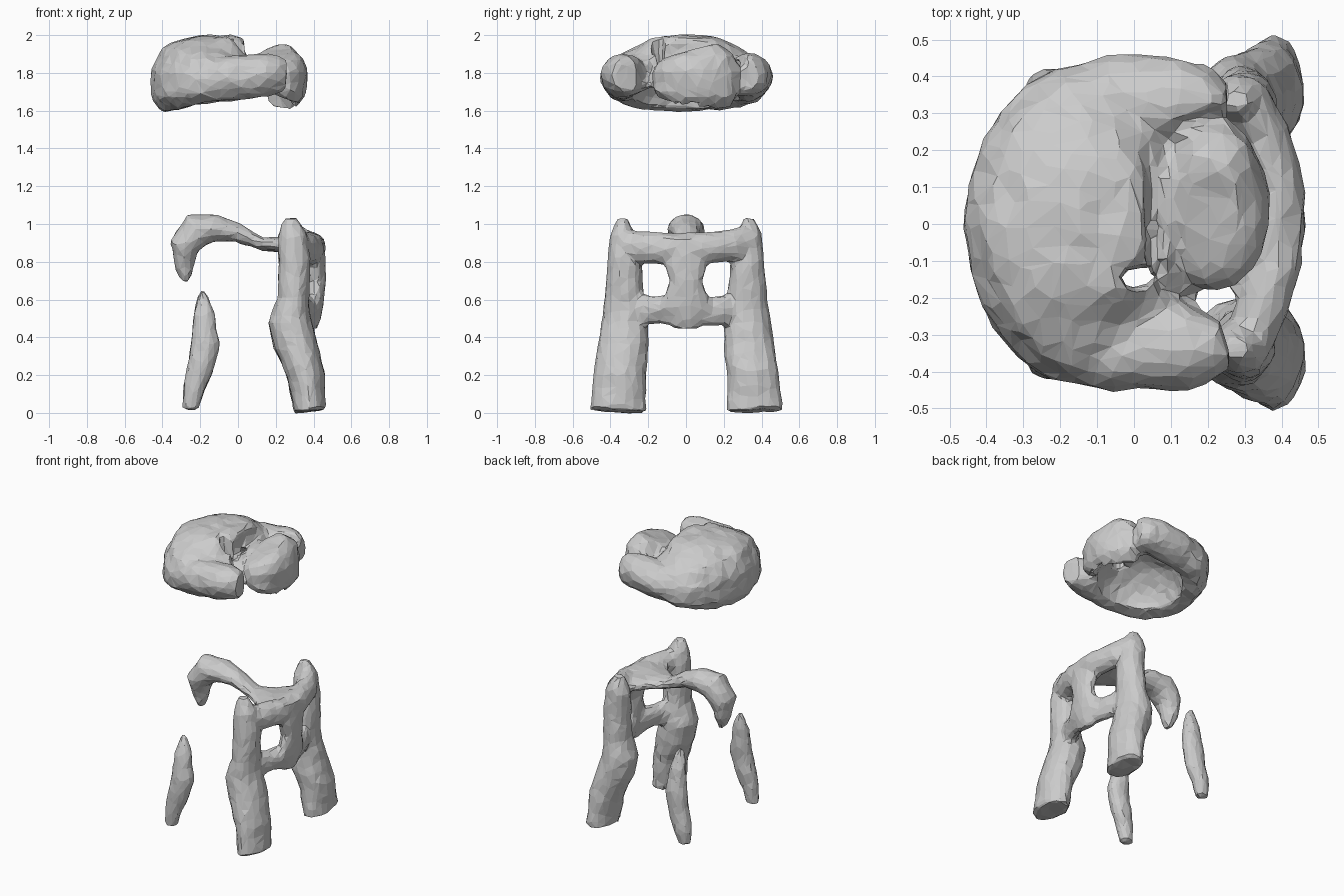
import bpy, bmesh, math
from mathutils import Vector

rough = bpy.data.textures.new("rough", 'CLOUDS')
rough.noise_scale = 0.13


def tube(bm, rings, side, n=14):
    """Loft elliptical rings (x, y, z, radius along side, other radius) along a path."""
    pts = [Vector(r[:3]) for r in rings]
    loops = []
    for i, r in enumerate(rings):
        t = (pts[min(i + 1, len(pts) - 1)] - pts[max(i - 1, 0)]).normalized()
        u = Vector(side)
        u = (u - t * u.dot(t)).normalized()
        v = t.cross(u)
        loops.append([bm.verts.new(pts[i] + u * r[3] * math.cos(a) + v * r[4] * math.sin(a))
                      for a in (2 * math.pi * k / n for k in range(n))])
    for a, b in zip(loops, loops[1:]):
        for k in range(n):
            bm.faces.new((a[k], a[(k + 1) % n], b[(k + 1) % n], b[k]))
    bm.faces.new(loops[0][::-1])
    bm.faces.new(loops[-1])


def blob(bm, c, r):
    res = bmesh.ops.create_icosphere(bm, subdivisions=3, radius=1)
    for v in res['verts']:
        v.co = Vector([c[i] + v.co[i] * r[i] for i in range(3)])


def finish(bm, name):
    bmesh.ops.recalc_face_normals(bm, faces=bm.faces)
    me = bpy.data.meshes.new(name)
    bm.to_mesh(me)
    bm.free()
    ob = bpy.data.objects.new(name, me)
    bpy.context.collection.objects.link(ob)
    return ob


def fuse(ob, voxel):
    m = ob.modifiers.new("fuse", 'REMESH')
    m.mode = 'VOXEL'
    m.voxel_size = voxel


def weather(ob, strength, ratio):
    d = ob.modifiers.new("rough", 'DISPLACE')
    d.texture = rough
    d.texture_coords = 'GLOBAL'
    d.strength = strength
    ob.modifiers.new("facets", 'DECIMATE').ratio = ratio


X, Y, Z = (1, 0, 0), (0, 1, 0), (0, 0, 1)

# Right-hand frame: two legs, bowed top beam, hanging panel, cross bar
bm = bmesh.new()
for s in (-1, 1):
    tube(bm, [(0.38, s * .36, 0.01, .15, .085), (0.36, s * .35, 0.2, .14, .10),
              (0.30, s * .33, 0.38, .135, .115), (0.275, s * .325, 0.48, .125, .115),
              (0.295, s * .325, 0.6, .105, .085), (0.30, s * .325, 0.8, .09, .085),
              (0.29, s * .335, 0.93, .07, .08), (0.275, s * .335, 1.03, .028, .035)], Y)
    tube(bm, [(0.29, s * .3, 0.54, .06, .11), (0.35, s * .18, 0.545, .05, .075),
              (0.40, 0, 0.535, .045, .08)], X)
tube(bm, [(0.29, -.38, 0.9, .055, .07), (0.34, -.25, 0.88, .07, .085),
          (0.385, -.1, 0.87, .07, .085), (0.39, .1, 0.87, .07, .085),
          (0.355, .25, 0.89, .07, .085), (0.29, .37, 0.93, .055, .08)], X)
tube(bm, [(0.385, 0, 0.45, .07, .03), (0.405, 0, 0.55, .14, .045),
          (0.41, 0, 0.70, .09, .055), (0.40, 0, 0.92, .16, .055)], Y)
# Arm spreading from the beam, reaching left and drooping at its end
tube(bm, [(0.38, 0, 0.9, .25, .05), (0.29, 0, 0.89, .22, .045), (0.22, 0, 0.89, .13, .042),
          (0.13, 0, 0.895, .07, .038),
          (0.0, 0, 0.95, .07, .05), (-0.12, 0, 0.98, .09, .075), (-0.22, 0, 0.97, .10, .095),
          (-0.285, 0, 0.88, .09, .08), (-0.285, 0, 0.78, .06, .05),
          (-0.28, 0, 0.70, .025, .02)], Y)
frame = finish(bm, "standing_frame")
fuse(frame, 0.018)
weather(frame, 0.022, 0.12)

# Two loose slivers on the left
for s, nm in ((-1, "front_sliver"), (1, "back_sliver")):
    bm = bmesh.new()
    tube(bm, [(-.25, s * .37, 0.02, .035, .04), (-.235, s * .37, 0.12, .05, .055),
              (-.20, s * .365, 0.23, .06, .07), (-.175, s * .36, 0.36, .06, .075),
              (-.18, s * .345, 0.5, .05, .06), (-.185, s * .33, 0.59, .03, .035),
              (-.185, s * .325, 0.64, .012, .015)], Y)
    ob = finish(bm, nm)
    fuse(ob, 0.016)
    weather(ob, 0.02, 0.13)

# Floating cap: dome with two curling arms and a lower lump on the right
bm = bmesh.new()
tube(bm, [(-.11, 0, 1.655, .36, .30), (-.12, 0, 1.70, .43, .34), (-.12, 0, 1.77, .44, .34),
          (-.10, 0, 1.84, .40, .31), (-.08, 0, 1.895, .33, .24), (-.06, 0, 1.95, .24, .15),
          (-.05, 0, 1.98, .18, .10), (-.05, 0, 1.99, .10, .06)], Y, 24)
for s in (-1, 1):
    tube(bm, [(-.35, s * .2, 1.72, .08, .08), (-.22, s * .31, 1.73, .10, .10),
              (-.05, s * .34, 1.77, .115, .12), (.12, s * .335, 1.79, .115, .12),
              (.20, s * .325, 1.79, .10, .115), (.25, s * .315, 1.79, .07, .09)], Y)
tube(bm, [(.2, .04, 1.65, .20, .11), (.22, .05, 1.70, .23, .14), (.22, .05, 1.80, .235, .15),
          (.21, .05, 1.87, .21, .13), (.2, .04, 1.91, .15, .09)], Y, 18)
cap = finish(bm, "floating_cap")

# Cutters: hollow underside, winding groove, through hole
bm = bmesh.new()
blob(bm, (-.03, 0, 1.62), (.28, .29, .25))
blob(bm, (.14, .04, 1.62), (.17, .19, .20))
hollow = finish(bm, "hollow_cutter")
bm = bmesh.new()
tube(bm, [(.38, -.25, 1.80, .16, .055), (.2, -.215, 1.87, .15, .03), (.1, -.19, 1.91, .10, .03),
          (.06, -.08, 1.94, .09, .03), (.06, .08, 1.95, .08, .03), (.04, .2, 1.95, .07, .03),
          (.12, .27, 1.93, .08, .025), (.28, .30, 1.90, .09, .03)], Z)
groove = finish(bm, "groove_cutter")
bm = bmesh.new()
tube(bm, [(.01, -.145, 1.6, .03, .05), (.01, -.145, 2.1, .03, .05)], Y)
hole = finish(bm, "hole_cutter")

fuse(cap, 0.018)
for c in (hollow, groove, hole):
    fuse(c, 0.015)
    c.hide_render = True
    c.display_type = 'WIRE'
    b = cap.modifiers.new("cut", 'BOOLEAN')
    b.operation = 'DIFFERENCE'
    b.solver = 'EXACT'
    b.object = c
fuse(cap, 0.018)
weather(cap, 0.03, 0.10)
